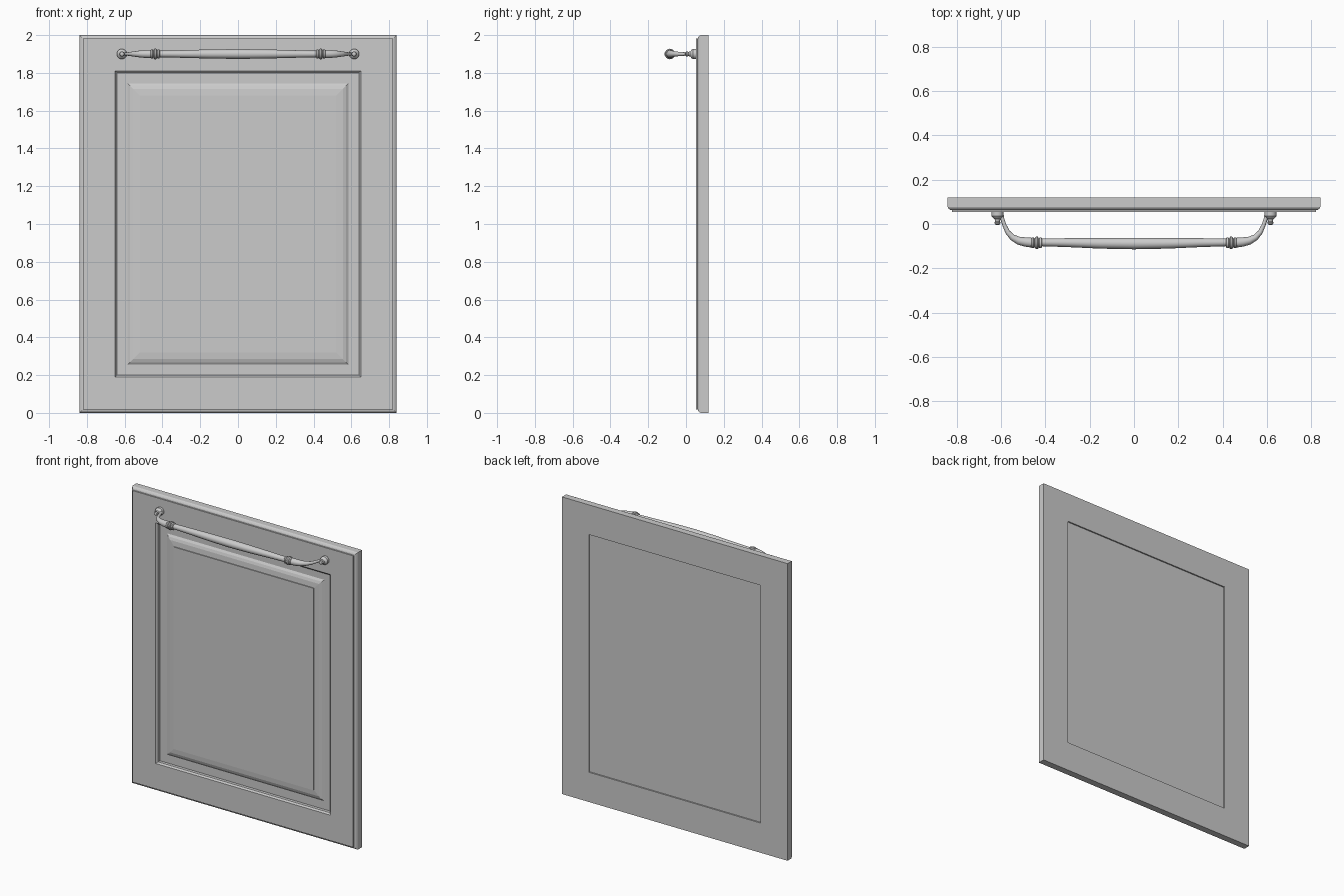
import bpy, bmesh
from math import cos, sin, tau
from mathutils import Vector

cube = bpy.data.objects.get("Cube")
if cube:
    bpy.data.objects.remove(cube, do_unlink=True)

HALF_W, HEIGHT = 0.84, 2.0
HANDLE_Z = 1.9

grey = bpy.data.materials.new("warm_grey")
grey.use_nodes = True
colour = (0.6, 0.6, 0.6, 1)
grey.diffuse_color = colour
grey.node_tree.nodes["Principled BSDF"].inputs["Base Color"].default_value = colour


def finish(name, bm, smooth=False):
    bmesh.ops.recalc_face_normals(bm, faces=bm.faces)
    mesh = bpy.data.meshes.new(name)
    bm.to_mesh(mesh)
    bm.free()
    mesh.materials.append(grey)
    obj = bpy.data.objects.new(name, mesh)
    bpy.context.collection.objects.link(obj)
    if smooth:
        bpy.ops.object.select_all(action="DESELECT")
        obj.select_set(True)
        bpy.context.view_layer.objects.active = obj
        bpy.ops.object.shade_smooth_by_angle(angle=0.6)
    return obj


def bridge(bm, a, b):
    n = len(a)
    for i in range(n):
        bm.faces.new((a[i], a[(i + 1) % n], b[(i + 1) % n], b[i]))


def moulding(name, profile, closed):
    """Mitred rectangle rings; profile holds (inset from door edge, y)."""
    bm = bmesh.new()
    rings = []
    for d, y in profile:
        x = HALF_W - d
        corners = ((-x, d), (x, d), (x, HEIGHT - d), (-x, HEIGHT - d))
        rings.append([bm.verts.new((cx, y, cz)) for cx, cz in corners])
    for a, b in zip(rings, rings[1:]):
        bridge(bm, a, b)
    if closed:
        bridge(bm, rings[-1], rings[0])
    else:
        bm.faces.new(rings[0])
        bm.faces.new(rings[-1])
    return finish(name, bm)


def sweep(name, stations, sides=16, mirror=False):
    """Round section along a path of (x, y, radius) at handle height."""
    bm = bmesh.new()
    rings = []
    pts = [Vector((x, y, HANDLE_Z)) for x, y, r in stations]
    last = len(pts) - 1
    for i, (p, s) in enumerate(zip(pts, stations)):
        along = (pts[min(i + 1, last)] - pts[max(i - 1, 0)]).normalized()
        up = Vector((0, 0, 1))
        side = along.cross(up)
        rings.append([bm.verts.new(p + s[2] * (side * cos(tau * k / sides) + up * sin(tau * k / sides)))
                      for k in range(sides)])
    for a, b in zip(rings, rings[1:]):
        bridge(bm, a, b)
    bm.faces.new(rings[0])
    bm.faces.new(rings[-1])
    obj = finish(name, bm, smooth=True)
    if mirror:
        obj.modifiers.new("Mirror", "MIRROR")
    return obj


# Door frame with stepped outer edge and moulded opening
moulding("door_frame", [
    (0, 0.12), (0, 0.077), (0.004, 0.069), (0.011, 0.064), (0.019, 0.062),
    (0.019, 0.053), (0.19, 0.053), (0.193, 0.058), (0.2, 0.063), (0.2, 0.12)], True)

# Raised centre panel, slightly recessed at the back
moulding("raised_panel", [
    (0.2, 0.111), (0.2, 0.083), (0.255, 0.083), (0.268, 0.074),
    (0.285, 0.068), (0.32, 0.065), (0.32, 0.059)], False)

# Handle grip, swelling towards the middle
sweep("handle_grip", [
    (-0.42, -0.083, 0.017), (-0.3, -0.084, 0.02), (-0.15, -0.087, 0.024),
    (0, -0.088, 0.026), (0.15, -0.087, 0.024), (0.3, -0.084, 0.02), (0.42, -0.083, 0.017)])

# Collars of three beads
beads = []
for x, r in ((0.422, 0.024), (0.438, 0.028), (0.456, 0.024)):
    beads += [(x - 0.008, -0.085, r - 0.005), (x - 0.004, -0.085, r),
              (x + 0.004, -0.085, r), (x + 0.008, -0.085, r - 0.005)]
sweep("handle_collars", beads, mirror=True)

# Curved arms back to the door
sweep("handle_arms", [
    (0.462, -0.084, 0.022), (0.49, -0.081, 0.021), (0.52, -0.075, 0.018),
    (0.548, -0.06, 0.014), (0.57, -0.036, 0.011), (0.584, -0.005, 0.009),
    (0.594, 0.025, 0.009), (0.6, 0.054, 0.011)], mirror=True)

# Mounting feet with small button ends
sweep("handle_feet", [
    (0.615, 0.054, 0.027), (0.615, 0.036, 0.027), (0.615, 0.029, 0.022),
    (0.615, 0.022, 0.013), (0.615, 0.012, 0.011), (0.615, 0.006, 0.014),
    (0.615, -0.001, 0.011), (0.615, -0.004, 0.005)], mirror=True)
